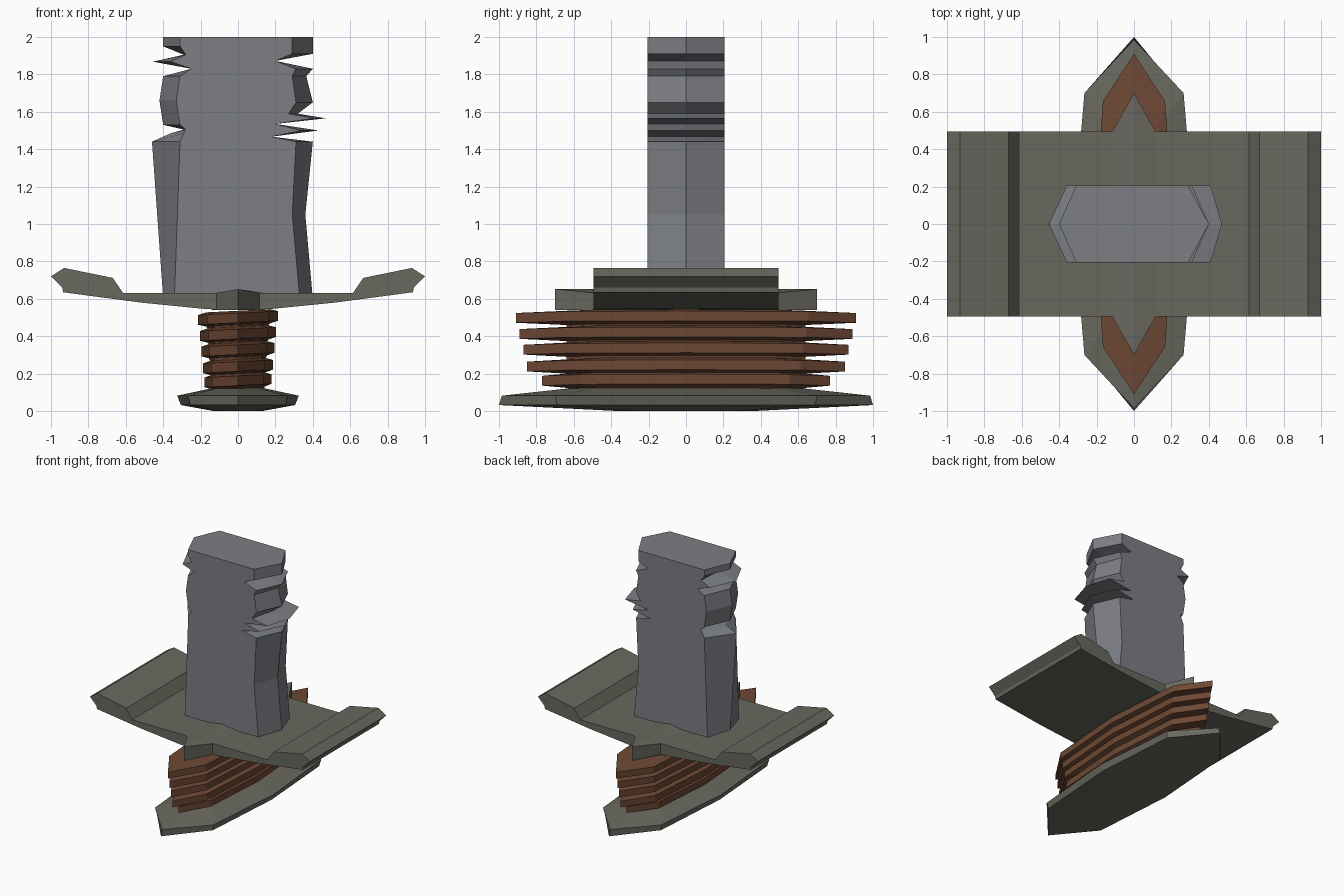
import bpy, bmesh

if "Cube" in bpy.data.objects:
    bpy.data.objects.remove(bpy.data.objects["Cube"])


def material(name, rgb):
    m = bpy.data.materials.new(name)
    m.diffuse_color = (*rgb, 1)
    m.use_nodes = True
    m.node_tree.nodes["Principled BSDF"].inputs["Base Color"].default_value = m.diffuse_color
    return m


steel = material("steel", (0.20, 0.21, 0.23))
bronze = material("dark_bronze", (0.14, 0.14, 0.115))
leather = material("leather", (0.155, 0.065, 0.035))


def make(name, bm, mat):
    bmesh.ops.recalc_face_normals(bm, faces=bm.faces)
    me = bpy.data.meshes.new(name)
    bm.to_mesh(me)
    bm.free()
    me.materials.append(mat)
    ob = bpy.data.objects.new(name, me)
    bpy.context.collection.objects.link(ob)
    return ob


def octagon(tip, cx, cy, side):
    return [(side, 0), (cx, cy), (0, tip), (-cx, cy),
            (-side, 0), (-cx, -cy), (0, -tip), (cx, -cy)]


def loft(name, levels, mat, tilt=0):
    """Skin a stack of (outline, z) rings and cap both ends."""
    bm = bmesh.new()
    rings = [[bm.verts.new((x, y, z + tilt * x)) for x, y in pts] for pts, z in levels]
    for a, b in zip(rings, rings[1:]):
        n = len(a)
        for i in range(n):
            j = (i + 1) % n
            bm.faces.new((a[i], a[j], b[j], b[i]))
    bm.faces.new(rings[0])
    bm.faces.new(rings[-1])
    return make(name, bm, mat)


# Pommel: wide faceted plate, long in y
loft("pommel", [
    (octagon(0.36, 0.10, 0.25, 0.13), 0.0),
    (octagon(1.0, 0.255, 0.69, 0.305), 0.032),
    (octagon(0.985, 0.265, 0.70, 0.325), 0.082),
    (octagon(0.62, 0.11, 0.48, 0.14), 0.122)], bronze)

# Grip: five leather wraps with deep grooves, growing towards the guard
levels = [(octagon(0.60, 0.11, 0.46, 0.14), 0.115)]
wraps = [(0.162, 0.77, 0.178), (0.238, 0.85, 0.186), (0.328, 0.87, 0.195),
         (0.412, 0.89, 0.203), (0.498, 0.91, 0.213)]
for z, tip, side in wraps:
    outer = octagon(tip, side * 0.78, tip * 0.72, side)
    groove = octagon(0.64, 0.125, 0.48, side * 0.80)
    levels += [(groove, z - 0.038), (outer, z - 0.026),
               (outer, z + 0.026), (groove, z + 0.038)]
loft("grip", levels, leather, tilt=0.05)

# Guard: cross-section in x-z, pulled along y
half = [(0, 0.54), (0.17, 0.545), (0.52, 0.58), (0.935, 0.635), (0.94, 0.66),
        (1.0, 0.72), (0.93, 0.765), (0.67, 0.712), (0.615, 0.632)]
outline = half + [(-x, z) for x, z in reversed(half[1:])]
bm = bmesh.new()
front = bm.faces.new([bm.verts.new((x, -0.495, z)) for x, z in outline])
ext = bmesh.ops.extrude_face_region(bm, geom=[front])
bmesh.ops.translate(bm, vec=(0, 0.99, 0),
                    verts=[v for v in ext["geom"] if isinstance(v, bmesh.types.BMVert)])
make("guard", bm, bronze)

# Pointed ridge across the middle of the guard
bm = bmesh.new()
plan = octagon(0.70, 0.115, 0.495, 0.14)
low = [bm.verts.new((x, y, 0.54)) for x, y in plan]
top = [bm.verts.new((x, y, 0.652 if x == 0 else 0.632)) for x, y in plan]
for i in range(8):
    j = (i + 1) % 8
    bm.faces.new((low[i], low[j], top[j], top[i]))
bm.faces.new(low)
bm.faces.new((top[2], top[1], top[0], top[7], top[6]))
bm.faces.new((top[2], top[3], top[4], top[5], top[6]))
make("guard_ridge", bm, bronze)

# Blade: each side is (edge x, bevel x, z) from guard to broken top
left = [(-0.40, -0.34, 0.60), (-0.46, -0.31, 1.44), (-0.36, -0.29, 1.485),
        (-0.29, -0.28, 1.505), (-0.40, -0.31, 1.53), (-0.42, -0.33, 1.66),
        (-0.40, -0.31, 1.79), (-0.25, -0.25, 1.83), (-0.455, -0.36, 1.868),
        (-0.29, -0.28, 1.905), (-0.40, -0.31, 1.95), (-0.40, -0.31, 2.0)]
right = [(0.40, 0.33, 0.60), (0.36, 0.29, 1.05), (0.40, 0.31, 1.44),
         (0.18, 0.18, 1.467), (0.43, 0.34, 1.50), (0.20, 0.20, 1.535),
         (0.47, 0.41, 1.565), (0.32, 0.27, 1.59), (0.40, 0.31, 1.65),
         (0.365, 0.29, 1.79), (0.40, 0.31, 1.83), (0.20, 0.20, 1.872),
         (0.40, 0.29, 1.91), (0.40, 0.29, 2.0)]
bm = bmesh.new()


def chain(side, col, y):
    return [bm.verts.new((p[col], y, p[2])) for p in side]


le, re = chain(left, 0, 0), chain(right, 0, 0)
for y in (-0.205, 0.205):
    lb, rb = chain(left, 1, y), chain(right, 1, y)
    bm.faces.new(lb + rb[::-1])
    for edge, bevel in ((le, lb), (re, rb)):
        for i in range(len(edge) - 1):
            bm.faces.new((edge[i], edge[i + 1], bevel[i + 1], bevel[i]))
    for k in (0, -1):
        bm.faces.new((le[k], lb[k], rb[k], re[k]))
make("broken_blade", bm, steel)
